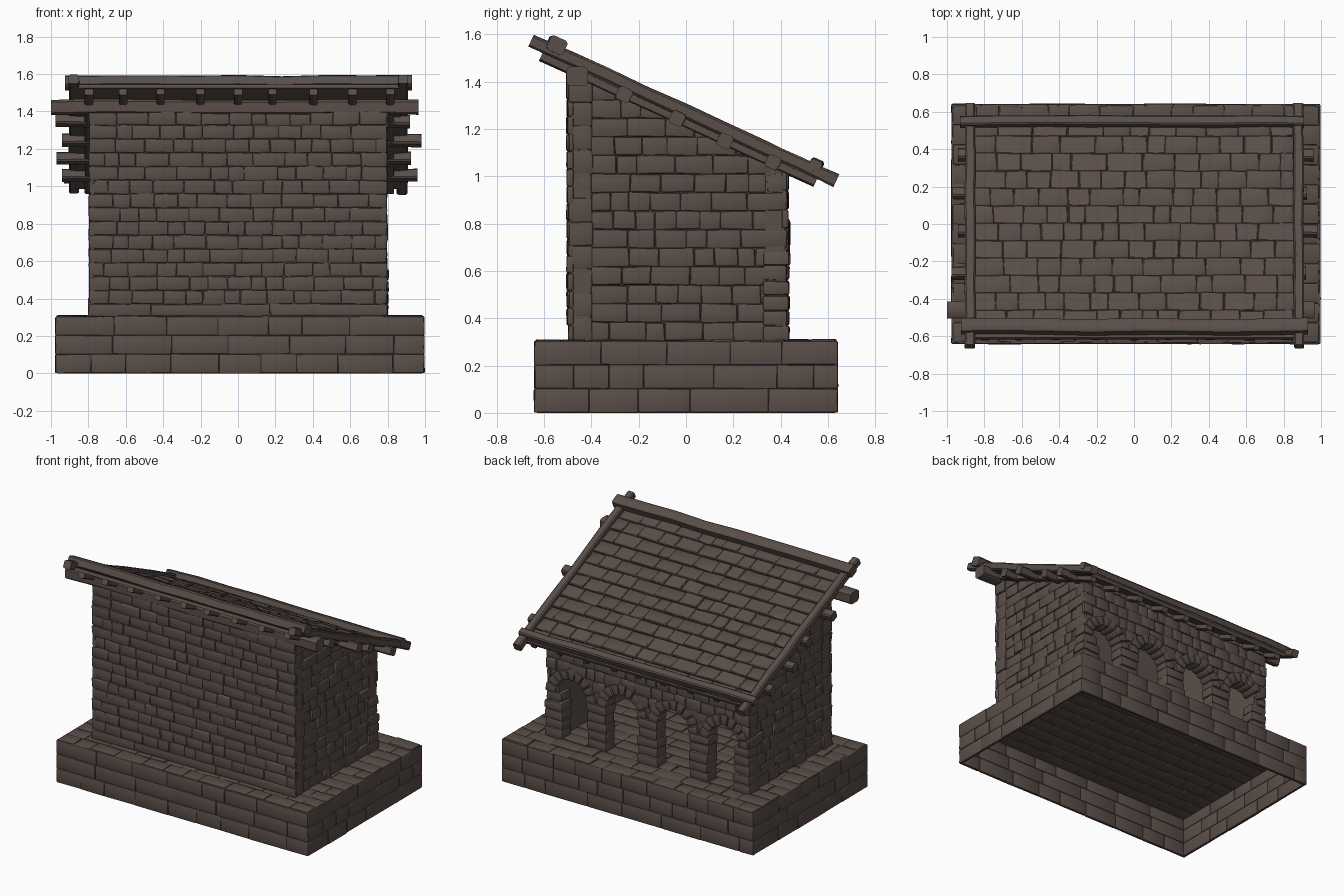
import bpy, bmesh, math, random
from mathutils import Vector, Matrix

if "Cube" in bpy.data.objects:
    bpy.data.objects.remove(bpy.data.objects["Cube"])

random.seed(4)
R = random.uniform
X, Y, Z = Vector((1, 0, 0)), Vector((0, 1, 0)), Vector((0, 0, 1))
mat = bpy.data.materials.new("weathered_brown")
mat.diffuse_color = (0.102, 0.077, 0.066, 1)
mat.use_nodes = True
mat.node_tree.nodes["Principled BSDF"].inputs["Base Color"].default_value = mat.diffuse_color

# Roof plane: slopes down from the front (high) to the back (low)
SLOPE = 0.46
DOWN = Vector((0, 1, -SLOPE)).normalized()
UP = X.cross(DOWN)
PEAK = Vector((0, 0, 1.299))


def frame(origin, u, v):
    n = u.cross(v)
    m = Matrix((u, v, n)).transposed().to_4x4()
    m.translation = Vector(origin)
    return m


FRONT = frame((0, -0.495, 0), X, Z)
BACK = frame((0, 0.425, 0), -X, Z)
RIGHT = frame((0.785, 0, 0), Y, Z)
LEFT = frame((-0.785, 0, 0), -Y, Z)
ROOF = frame(PEAK, X, DOWN)


def finish(name, bm, bevel=0.0, segments=2, clip=None):
    if bevel:
        bmesh.ops.bevel(bm, geom=bm.edges[:], offset=bevel, segments=segments,
                        affect='EDGES', profile=0.5, clamp_overlap=True)
    if clip is not None:
        bmesh.ops.bisect_plane(bm, geom=bm.verts[:] + bm.edges[:] + bm.faces[:],
                               plane_co=PEAK + UP * clip, plane_no=UP, clear_outer=True)
    bmesh.ops.recalc_face_normals(bm, faces=bm.faces[:])
    me = bpy.data.meshes.new(name)
    bm.to_mesh(me)
    bm.free()
    me.materials.append(mat)
    ob = bpy.data.objects.new(name, me)
    bpy.context.collection.objects.link(ob)
    bpy.ops.object.select_all(action='DESELECT')
    ob.select_set(True)
    bpy.context.view_layer.objects.active = ob
    bpy.ops.object.shade_smooth_by_angle(angle=math.radians(42))
    return ob


def loft(bm, rings):
    vs = [[bm.verts.new(p) for p in r] for r in rings]
    k = len(vs[0])
    for a, b in zip(vs, vs[1:]):
        for i in range(k):
            bm.faces.new((a[i], a[(i + 1) % k], b[(i + 1) % k], b[i]))
    bm.faces.new(vs[0][::-1])
    bm.faces.new(vs[-1])


def prism(bm, m, pts, n0, n1):
    loft(bm, [[m @ Vector((u, v, n)) for u, v in pts] for n in (n0, n1)])


def stone(bm, m, u0, u1, v0, v1, n0, n1, tilt=0.0, j=0.004):
    quad = [(u0, v0), (u1, v0), (u1, v1), (u0, v1)]
    low = [m @ Vector((u, v, n0)) for u, v in quad]
    top = [m @ Vector((u + R(-j, j), v + R(-j, j), n1 + R(-j, j) * 0.5 + (tilt if v == v1 else 0)))
           for u, v in quad]
    loft(bm, [low, top])


def courses(bm, m, u0, u1, v0, v1, h, w, proud, tilt=0.0, skip=None, j=0.004):
    rows = max(1, round((v1 - v0) / h))
    for r in range(rows):
        a, b = (v0 + (v1 - v0) * k / rows for k in (r, r + 1))
        u = u0
        while u < u1 - 1e-4:
            e = u + w * R(0.6, 1.4)
            if e > u1 - 0.4 * w:
                e = u1
            if not (skip and skip((u + e) / 2, (a + b) / 2)):
                stone(bm, m, u, e, a, b, -0.02, R(0, proud), tilt, j)
            u = e


def beam(name, p, q, w, h, up, parts=8, j=0.004):
    p, q = Vector(p), Vector(q)
    side = (q - p).normalized().cross(up)
    c = 0.3
    shape = [(-1, -1 + c), (-1 + c, -1), (1 - c, -1), (1, -1 + c),
             (1, 1 - c), (1 - c, 1), (-1 + c, 1), (-1, 1 - c)]
    rings = []
    for i in range(parts + 1):
        mid = p.lerp(q, i / parts) + side * R(-j, j) + up * R(-j, j)
        s = R(0.93, 1.05)
        rings.append([mid + side * (a * s * w / 2) + up * (b * s * h / 2) for a, b in shape])
    bm = bmesh.new()
    loft(bm, rings)
    finish(name, bm)


# Base: hollow shell open at the bottom
BX0, BX1, BY = -0.975, 0.995, 0.64
bm = bmesh.new()
prism(bm, frame((0, 0, 0), X, Y), [(BX0 + .01, -BY + .01), (BX1 - .01, -BY + .01),
                                  (BX1 - .01, BY - .01), (BX0 + .01, BY - .01)], 0, 0.3)
bm.faces.ensure_lookup_table()
bottom = [f for f in bm.faces if f.calc_center_median().z < 0.01]
bmesh.ops.delete(bm, geom=bottom, context='FACES_ONLY')
finish("base_shell", bm)

# Base: facing blocks on four sides
bm = bmesh.new()
for m, a, b in ((frame((0, -BY, 0), X, Z), BX0, BX1), (frame((0, BY, 0), -X, Z), -BX1, -BX0),
                (frame((BX1, 0, 0), Y, Z), -BY, BY), (frame((BX0, 0, 0), -Y, Z), -BY, BY)):
    courses(bm, m, a, b, 0.002, 0.303, 0.1, 0.24, 0.003, j=0.002)
finish("base_blocks", bm, 0.006)

# Floor: flagstones over the whole base
bm = bmesh.new()
courses(bm, frame((0, 0, 0.303), X, Y), BX0 + .006, BX1 - .006, -BY + .006, BY - .006,
        0.11, 0.17, 0.008)
finish("floor_flagstones", bm, 0.007)

# Front wall with plinth and quoins
bm = bmesh.new()
prism(bm, FRONT, [(-.79, .3), (.79, .3), (.79, 1.42), (-.79, 1.42)], -0.09, -0.004)
finish("front_wall_core", bm)
bm = bmesh.new()
courses(bm, FRONT, -.797, .797, .37, 1.4, 0.075, 0.13, 0.011)
courses(bm, FRONT, -.8, .8, .305, .37, 0.07, 0.5, 0.006)
for m, a, b in ((RIGHT, -.497, -.395), (LEFT, .395, .497)):
    courses(bm, m, a, b, .305, 1.41, 0.1, 0.3, 0.018)
finish("front_wall_stones", bm, 0.008)

# Side walls, cut to the roof slope
for name, m, s in (("right", RIGHT, 1), ("left", LEFT, -1)):
    bm = bmesh.new()
    prism(bm, m, [(-.41 * s, .3), (.42 * s, .3), (.42 * s, 1.299 - .42 * SLOPE - .05),
                  (-.41 * s, 1.299 + .41 * SLOPE - .05)], -0.085, -0.006)
    finish(name + "_wall_core", bm)
    bm = bmesh.new()
    a, b = sorted((-.4 * s, .428 * s))
    courses(bm, m, a, b, .305, 1.48, 0.078, 0.12, 0.013)
    finish(name + "_wall_stones", bm, 0.008, clip=-0.05)

# Back wall with four arches
ARCHES, RAD, SPRING = (-.6, -.2, .2, .6), 0.13, 0.62
outline = [(-.79, .3)]
for c in ARCHES:
    outline.append((c - RAD, .3))
    outline += [(c - RAD * math.cos(math.pi * i / 12), SPRING + RAD * math.sin(math.pi * i / 12))
                for i in range(13)]
    outline.append((c + RAD, .3))
outline += [(.79, .3), (.79, 1.05), (-.79, 1.05)]
bm = bmesh.new()
prism(bm, BACK, outline, -0.09, -0.006)
finish("back_wall_core", bm)

bm = bmesh.new()
courses(bm, BACK, -.797, .797, SPRING, 1.1, 0.075, 0.1, 0.009,
        skip=lambda u, v: any(math.hypot(u - c, v - SPRING) < 0.19 for c in ARCHES))
finish("back_wall_stones", bm, 0.008, clip=-0.05)

# Arch rings of wedge stones
bm = bmesh.new()
for c in ARCHES:
    for i in range(9):
        t0, t1 = math.pi * i / 9 + 0.02, math.pi * (i + 1) / 9 - 0.02
        ro = R(0.19, 0.203)
        pts = [(c + r * math.cos(t), SPRING + r * math.sin(t))
               for r, t in ((.123, t0), (ro, t0), (ro, t1), (.123, t1))]
        prism(bm, BACK, pts, -0.097, R(0.008, 0.018))
finish("arch_stones", bm, 0.008)

# Pillars of stacked stones
bm = bmesh.new()
for c, w in ((-.735, .13), (-.4, .15), (0, .15), (.4, .15), (.735, .13)):
    for k in range(5):
        z, hw = .305 + k * .064, w / 2 + R(-.006, .008)
        stone(bm, BACK, c - hw, c + hw, z, z + .062, -0.1, R(0.002, 0.014))
finish("pillars", bm, 0.01)

# Roof: deck and shingles
bm = bmesh.new()
prism(bm, ROOF, [(-.87, -.655), (.87, -.655), (.87, .64), (-.87, .64)], -0.052, -0.03)
finish("roof_deck", bm)
bm = bmesh.new()
courses(bm, ROOF, -.855, .855, -.6, .63, 0.105, 0.14, 0.006, tilt=0.009)
bmesh.ops.translate(bm, verts=bm.verts[:], vec=UP * -0.027)
finish("roof_shingles", bm, 0.005, segments=1)


def on_roof(x, y, n):
    return PEAK + X * x + Vector((0, y, -SLOPE * y)) + UP * n


# Roof timbers
for name, x in (("left_edge_rafter", -.875), ("right_edge_rafter", .88)):
    beam(name, on_roof(x, -.645, -.022), on_roof(x, .645, -.022), .055, .055, UP)
beam("ridge_beam", on_roof(-.925, -.55, 0), on_roof(.93, -.55, 0), .075, .065, UP)
beam("eave_beam", on_roof(-.93, .55, 0), on_roof(.91, .55, 0), .055, .05, UP)
beam("wall_beam", (-1.0, -.46, 1.425), (.965, -.46, 1.425), .09, .08, Z)
for i, (y, a, b) in enumerate(((-.235, -.975, .92), (-.01, -.94, .98),
                               (.19, -.97, .925), (.395, -.94, .96))):
    beam(f"purlin_{i + 1}", on_roof(a, y, -.065), on_roof(b, y, -.065), .06, .058, UP)
for i in range(9):
    x = -.8 + .2 * i + R(-.015, .015)
    beam(f"rafter_{i + 1}", on_roof(x, -.585, -.066), on_roof(x, .575, -.066), .045, .04, UP, 4, .002)
